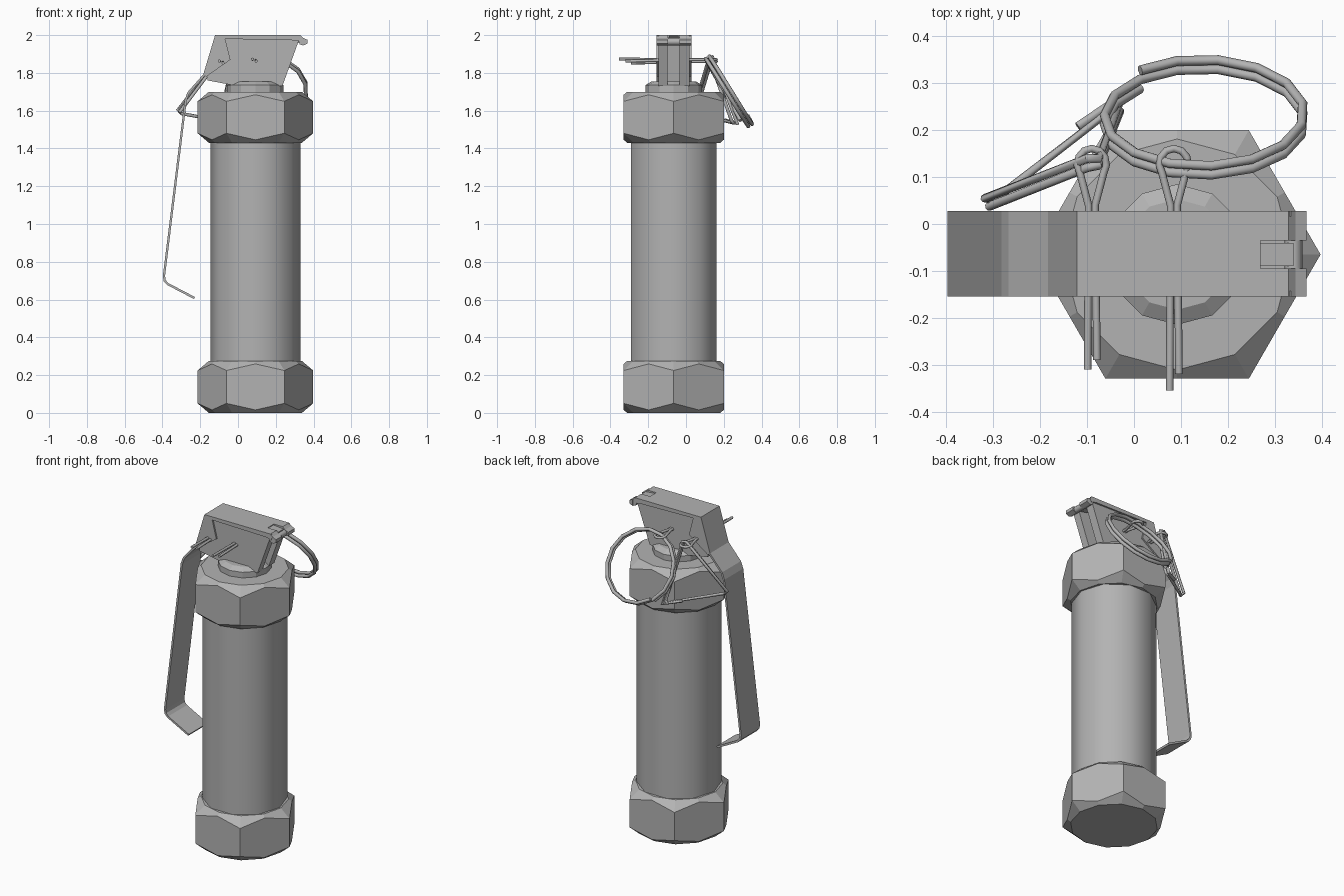
import bpy, bmesh, math
from mathutils import Vector

if "Cube" in bpy.data.objects:
    bpy.data.objects.remove(bpy.data.objects["Cube"])

CX, CY = 0.092, -0.065          # axis of the body
Y0, Y1 = -0.155, 0.028          # width of the lever

grey = bpy.data.materials.new("metal_grey")
grey.diffuse_color = (0.45, 0.45, 0.45, 1)
grey.use_nodes = True
grey.node_tree.nodes["Principled BSDF"].inputs["Base Color"].default_value = grey.diffuse_color


def finish(bm, name, smooth=None):
    bmesh.ops.recalc_face_normals(bm, faces=bm.faces)
    me = bpy.data.meshes.new(name)
    bm.to_mesh(me)
    bm.free()
    ob = bpy.data.objects.new(name, me)
    bpy.context.collection.objects.link(ob)
    me.materials.append(grey)
    if smooth:
        select(ob)
        bpy.ops.object.shade_smooth_by_angle(angle=math.radians(smooth))
    return ob


def select(ob):
    bpy.ops.object.select_all(action='DESELECT')
    ob.select_set(True)
    bpy.context.view_layer.objects.active = ob


def stack(bm, rings, sides):
    """Closed solid from (radius, z) rings around the body axis."""
    loops = []
    for r, z in rings:
        loops.append([bm.verts.new((CX + r * math.cos(i * math.tau / sides),
                                    CY + r * math.sin(i * math.tau / sides), z))
                      for i in range(sides)])
    for a, b in zip(loops, loops[1:]):
        for i in range(sides):
            j = (i + 1) % sides
            bm.faces.new((a[i], a[j], b[j], b[i]))
    bm.faces.new(loops[0][::-1])
    bm.faces.new(loops[-1])


def turned(name, rings, sides, smooth=None):
    bm = bmesh.new()
    stack(bm, rings, sides)
    return finish(bm, name, smooth)


def nut(name, z0, z1):
    """Hexagonal prism with twelve chamfer planes at each end."""
    bm = bmesh.new()
    stack(bm, [(0.306, z0), (0.306, z1)], 6)
    for z, s in ((z0, -1), (z1, 1)):
        for k in range(12):
            a = math.radians(15 + 30 * k)
            d = Vector((math.cos(a), math.sin(a), 0))
            bmesh.ops.bisect_plane(
                bm, geom=bm.verts[:] + bm.edges[:] + bm.faces[:], dist=1e-5,
                plane_co=Vector((CX, CY, z)) + d * 0.238,
                plane_no=d * 0.05 + Vector((0, 0, 0.057 * s)), clear_outer=True)
            bmesh.ops.holes_fill(bm, edges=[e for e in bm.edges if e.is_boundary])
    return finish(bm, name)


def slabs(name, parts):
    """Side-view (x, z) outlines extruded between two y values."""
    bm = bmesh.new()
    for pts, ya, yb in parts:
        a = [bm.verts.new((x, ya, z)) for x, z in pts]
        b = [bm.verts.new((x, yb, z)) for x, z in pts]
        n = len(pts)
        bm.faces.new(a)
        bm.faces.new(b[::-1])
        for i in range(n):
            j = (i + 1) % n
            bm.faces.new((a[i], b[i], b[j], a[j]))
    return finish(bm, name)


def wire(name, pts, r):
    cu = bpy.data.curves.new(name, 'CURVE')
    cu.dimensions = '3D'
    cu.bevel_depth = r
    cu.bevel_resolution = 2
    cu.use_fill_caps = True
    sp = cu.splines.new('POLY')
    sp.points.add(len(pts) - 1)
    for p, co in zip(sp.points, pts):
        p.co = (*co, 1)
    cu.materials.append(grey)
    ob = bpy.data.objects.new(name, cu)
    bpy.context.collection.objects.link(ob)
    select(ob)
    bpy.ops.object.convert(target='MESH')
    bpy.ops.object.shade_smooth_by_angle(angle=math.radians(50))


# Body tube, end nuts and neck
turned("body_tube", [(0.238, 0.2), (0.238, 1.5)], 10, 40)
nut("bottom_nut", 0.0, 0.275)
nut("top_nut", 1.43, 1.7)
turned("neck", [(0.15, 1.69), (0.15, 1.735), (0.118, 1.755)], 12)

# Head core: two side slabs with a slot between them at the hinge end
core = [(-0.105, 1.98), (0.325, 1.98), (0.235, 1.73), (0.0, 1.73),
        (-0.16, 1.76), (-0.165, 1.785)]
core_mid = [(-0.105, 1.98), (0.2, 1.98), (0.16, 1.73), (0.0, 1.73),
            (-0.16, 1.76), (-0.165, 1.785)]
slabs("head_core", [(core, Y0 + 0.01, -0.098), (core_mid, -0.098, -0.035),
                    (core, -0.035, Y1 - 0.01)])

# Folded cheeks of the lever along the top and back of the head
cheek = [(-0.12, 1.998), (0.335, 1.998), (0.325, 1.972), (-0.068, 1.98),
         (-0.04, 1.87), (-0.168, 1.78), (-0.182, 1.79)]
slabs("lever_cheeks", [(cheek, Y0, Y0 + 0.012), (cheek, Y1 - 0.012, Y1)])

# Lever strip: one bent plate
path = [(0.27, 1.994), (-0.117, 1.994), (-0.178, 1.79), (-0.262, 1.695),
        (-0.277, 1.655), (-0.392, 0.725), (-0.388, 0.7), (-0.372, 0.682),
        (-0.23, 0.608)]
bm = bmesh.new()
rows = [[bm.verts.new((x, y, z)) for y in (Y0, Y1)] for x, z in path]
for a, b in zip(rows, rows[1:]):
    bm.faces.new((a[0], a[1], b[1], b[0]))
lever = finish(bm, "lever")
mod = lever.modifiers.new("thickness", 'SOLIDIFY')
mod.thickness = 0.012
mod.offset = 0
mod.use_even_offset = True

# Hinge: arms of the lever, central tongue and cross pin
arm = [(0.265, 2.0), (0.33, 2.0), (0.345, 1.985), (0.335, 1.965), (0.265, 1.98)]
tongue = [(0.268, 1.996), (0.34, 1.99), (0.34, 1.955), (0.268, 1.97)]
lip = [(0.345, 1.985), (0.368, 1.975), (0.368, 1.955), (0.345, 1.945)]
slabs("hinge", [(arm, Y0, -0.095), (arm, -0.035, Y1), (tongue, -0.09, -0.04),
                (lip, Y0, -0.095), (lip, -0.035, Y1)])
wire("hinge_pin", [(0.34, Y0 + 0.002, 1.965), (0.34, Y1 - 0.002, 1.965)], 0.019)

# Split pins through the head, with a round eye at the back
def split_pin(name, x, z, ends):
    pts = [(x - 0.009, ends[0], z + 0.003), (x - 0.007, 0.04, z)]
    for k in range(9):
        a = math.radians(215 - k * 31.25)
        pts.append((x + 0.031 * math.cos(a), 0.128 + 0.033 * math.sin(a), z))
    pts += [(x + 0.007, 0.04, z), (x + 0.011, ends[1], z - 0.008)]
    wire(name, pts, 0.008)


split_pin("split_pin_rear", -0.09, 1.86, (-0.31, -0.29))
split_pin("split_pin_front", 0.085, 1.87, (-0.355, -0.32))

# Pull ring: two turns of wire, tilted
u = Vector((1, 0, 0))
v = Vector((0, 0.113, -0.19)).normalized()
n = u.cross(v)
centre = Vector((0.15, 0.225, 1.7))
ring = []
for k in range(31):
    a = math.radians(130 + k * 24)
    ring.append(centre + 0.213 * (u * math.cos(a) + v * math.sin(a))
                + n * (k / 30 - 0.5) * 0.045)
wire("pull_ring", ring, 0.0105)

# Triangular safety clip, wire doubled on two sides
clip = [(-0.12, 0.208, 1.55), (-0.025, 0.272, 1.53), (-0.075, 0.14, 1.88),
        (-0.1, 0.14, 1.885), (-0.318, 0.055, 1.605), (-0.3, 0.05, 1.585),
        (-0.04, 0.25, 1.535), (-0.03, 0.24, 1.55), (-0.075, 0.125, 1.872),
        (-0.1, 0.12, 1.87), (-0.31, 0.037, 1.59)]
wire("safety_clip", clip, 0.0095)
